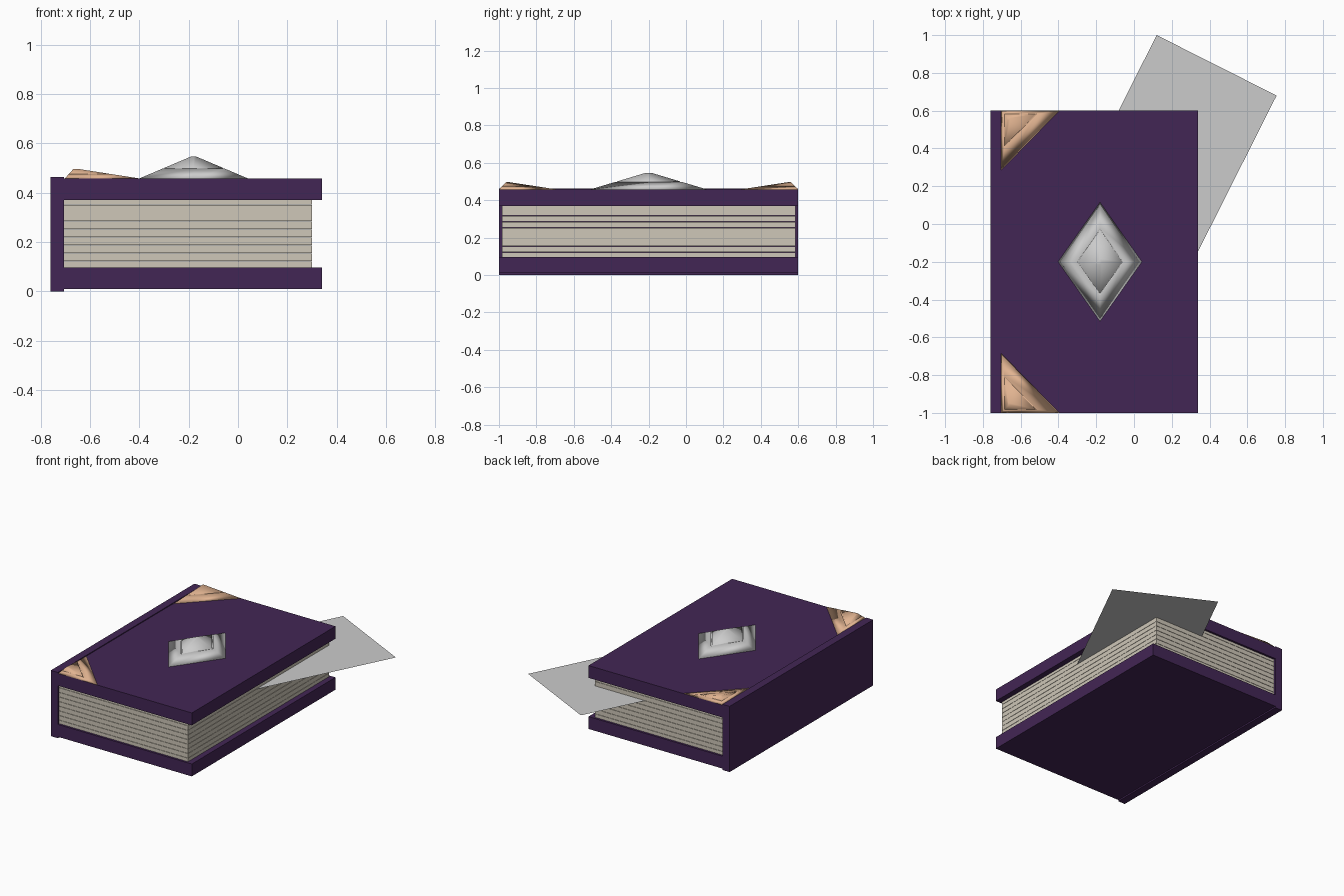
import bpy, math
from mathutils import Vector

if "Cube" in bpy.data.objects:
    bpy.data.objects.remove(bpy.data.objects["Cube"])


def material(name, rgb):
    m = bpy.data.materials.new(name)
    m.diffuse_color = (*rgb, 1)
    m.use_nodes = True
    m.node_tree.nodes["Principled BSDF"].inputs["Base Color"].default_value = m.diffuse_color
    return m


purple = material("purple_leather", (0.055, 0.019, 0.09))
paper = material("paper", (0.62, 0.57, 0.48))
copper = material("copper", (0.75, 0.45, 0.28))


def mesh_object(name, verts, faces, mat=None, smooth=False):
    me = bpy.data.meshes.new(name)
    me.from_pydata(verts, [], faces)
    me.polygons.foreach_set("use_smooth", [smooth] * len(faces))
    if mat:
        me.materials.append(mat)
    me.update()
    ob = bpy.data.objects.new(name, me)
    bpy.context.collection.objects.link(ob)
    return ob


def box(name, x, y, z, mat):
    verts = [(a, b, c) for a in x for b in y for c in z]
    faces = [(0, 1, 3, 2), (4, 6, 7, 5), (0, 4, 5, 1),
             (2, 3, 7, 6), (0, 2, 6, 4), (1, 5, 7, 3)]
    return mesh_object(name, verts, faces, mat)


def stud(name, outline, apex, base, top, mat=None):
    """Low pyramid with a fine groove part way up, smooth shaded."""
    # (scale towards apex, groove depth)
    rings = [(1, 0), (0.57, 0), (0.55, 0.012), (0.53, 0), (0.05, 0)]
    a, n = Vector(apex), len(outline)
    verts, faces = [], []
    for s, depth in rings:
        for p in outline:
            q = a + (Vector(p) - a) * s
            verts.append((q.x, q.y, base + (top - base) * (1 - s) - depth))
    for r in range(len(rings) - 1):
        for i in range(n):
            j = (i + 1) % n
            faces.append((r * n + i, r * n + j, (r + 1) * n + j, (r + 1) * n + i))
    faces.append(tuple(range((len(rings) - 1) * n, len(rings) * n)))
    faces.append(tuple(reversed(range(n))))
    return mesh_object(name, verts, faces, mat, True)


# Binding: spine and two cover boards
box("spine", (-0.76, -0.705), (-1, 0.6), (0, 0.463), purple)
box("bottom_cover", (-0.705, 0.34), (-1, 0.6), (0.01, 0.097), purple)
box("top_cover", (-0.705, 0.34), (-1, 0.6), (0.37, 0.457), purple)

# Page block: layers with hairline gaps
edges = [0.097] + [0.122 + 0.0326 * i for i in range(8)] + [0.37]
for i in range(9):
    lo = edges[i] + (0.001 if i else 0)
    hi = edges[i + 1] - (0.001 if i < 8 else 0)
    box(f"pages_{i + 1}", (-0.705, 0.30), (-0.985, 0.585), (lo, hi), paper)

# Loose sheet sticking out at an angle
c1, c2 = Vector((0.12, 1.0)), Vector((0.755, 0.68))
d = (c2 - c1).normalized()
down = Vector((d.y, -d.x)) * 1.1
corners = [c1, c1 + down, c2 + down, c2]
mesh_object("loose_sheet", [(p.x, p.y, 0.3176) for p in corners], [(0, 1, 2, 3)])

# Diamond ornament on the cover
cx, cy = -0.18, -0.2
stud("diamond_ornament",
     [(cx + 0.222, cy), (cx, cy + 0.315), (cx - 0.222, cy), (cx, cy - 0.315)],
     (cx, cy), 0.457, 0.551)

# Corner guards on the spine side, mirrored about the book's middle
guard = [(-0.703, 0.6), (-0.703, 0.285), (-0.395, 0.6)]
stud("back_corner_guard", guard, (-0.665, 0.56), 0.457, 0.499, copper)
flip = [(x, -0.4 - y) for x, y in reversed(guard)]
stud("front_corner_guard", flip, (-0.665, -0.96), 0.457, 0.499, copper)
